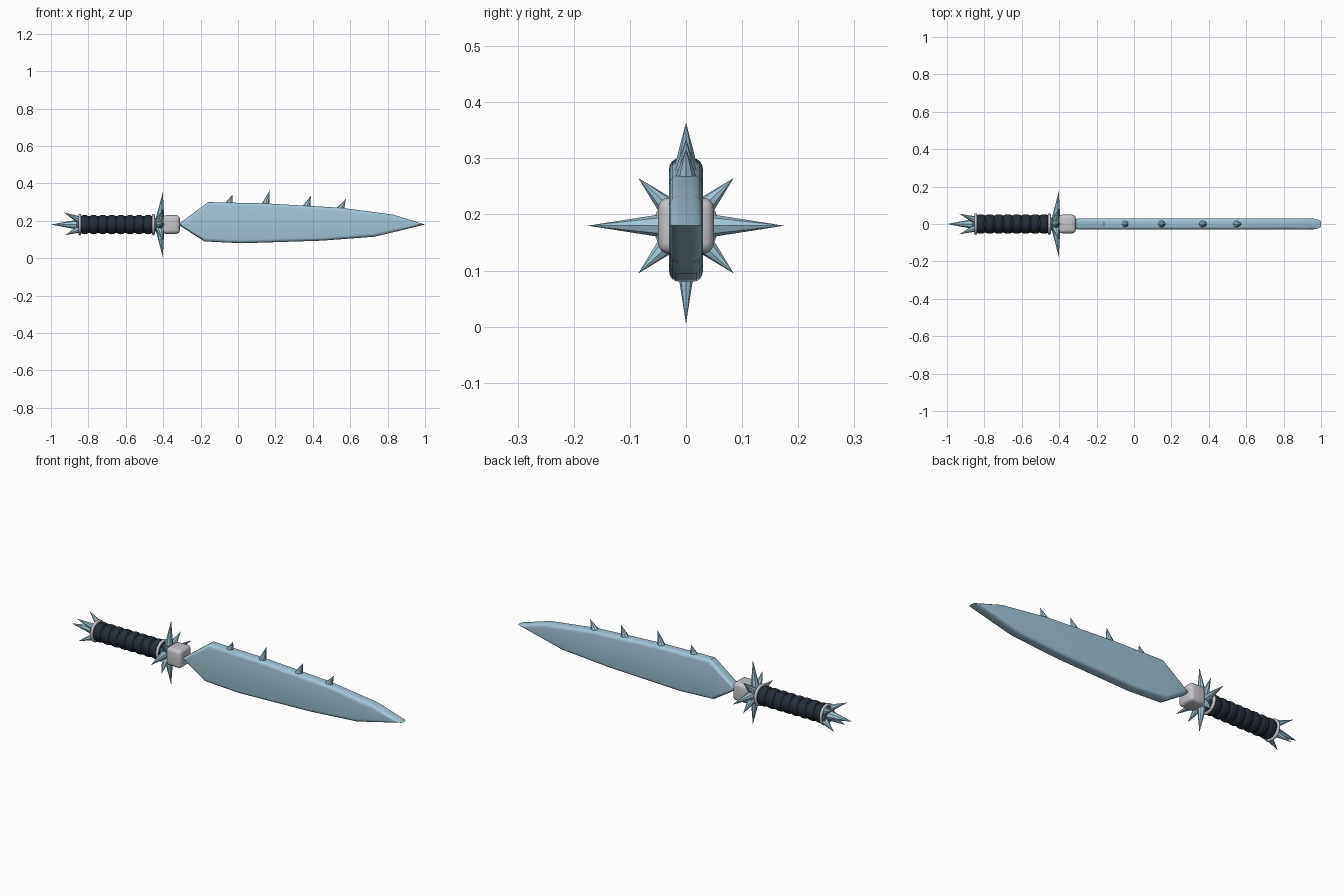
import bpy, bmesh, math
from mathutils import Vector, Matrix

if "Cube" in bpy.data.objects:
    bpy.data.objects.remove(bpy.data.objects["Cube"])

ZC = 0.18  # height of the weapon's long axis


def material(name, rgb):
    m = bpy.data.materials.new(name)
    m.diffuse_color = (*rgb, 1)
    m.use_nodes = True
    m.node_tree.nodes["Principled BSDF"].inputs["Base Color"].default_value = m.diffuse_color
    return m


STEEL = material("pale blue steel", (0.37, 0.56, 0.67))
SILVER = material("silver grey", (0.56, 0.56, 0.59))
WRAP = material("dark navy wrap", (0.018, 0.026, 0.04))
DARK = material("dark steel", (0.12, 0.17, 0.23))


def finish(bm, name, mat, angle=35):
    bmesh.ops.recalc_face_normals(bm, faces=bm.faces)
    me = bpy.data.meshes.new(name)
    bm.to_mesh(me)
    bm.free()
    me.materials.append(mat)
    ob = bpy.data.objects.new(name, me)
    bpy.context.collection.objects.link(ob)
    bpy.ops.object.select_all(action='DESELECT')
    ob.select_set(True)
    bpy.context.view_layer.objects.active = ob
    bpy.ops.object.shade_smooth_by_angle(angle=math.radians(angle))
    return ob


def add_cone(bm, a, b, r1, r2=0.0, sides=8):
    """Cone or cylinder from point a to point b."""
    a, b = Vector(a), Vector(b)
    d = b - a
    rot = d.to_track_quat('Z', 'Y').to_matrix().to_4x4()
    bmesh.ops.create_cone(bm, cap_ends=True, segments=sides, radius1=r1, radius2=r2,
                          depth=d.length, matrix=Matrix.Translation((a + b) / 2) @ rot)


def add_ring(bm, x, major, minor, half_len, turn=0.0, n=32, m=10):
    """Ring around the long axis, optionally turned about z."""
    rot = Matrix.Rotation(turn, 3, 'Z')
    rows = []
    for i in range(n):
        a = 2 * math.pi * i / n
        row = []
        for j in range(m):
            t = 2 * math.pi * j / m
            r = major + minor * math.cos(t)
            p = rot @ Vector((half_len * math.sin(t), r * math.cos(a), r * math.sin(a)))
            row.append(bm.verts.new(p + Vector((x, 0, ZC))))
        rows.append(row)
    for i in range(n):
        p, q = rows[i], rows[(i + 1) % n]
        for j in range(m):
            k = (j + 1) % m
            bm.faces.new((p[j], q[j], q[k], p[k]))


# Blade: extruded outline with rounded rims
outline = [(-0.32, 0.18), (-0.16, 0.30), (0.15, 0.293), (0.55, 0.27), (0.83, 0.233),
           (1.0, 0.18), (0.73, 0.115), (0.45, 0.094), (0.02, 0.08), (-0.18, 0.09)]
bm = bmesh.new()
face = bm.faces.new([bm.verts.new((x, -0.03, z)) for x, z in outline])
ext = bmesh.ops.extrude_face_region(bm, geom=[face], use_keep_orig=True)
bmesh.ops.translate(bm, verts=[v for v in ext['geom'] if isinstance(v, bmesh.types.BMVert)],
                    vec=(0, 0.06, 0))
rims = [e for e in bm.edges if abs(e.verts[0].co.y - e.verts[1].co.y) < 1e-5]
bmesh.ops.bevel(bm, geom=rims, offset=0.018, segments=4, profile=0.5, affect='EDGES')
finish(bm, "blade", STEEL)

# Spikes along the back of the blade
bm = bmesh.new()
for x, z, tx, tz in [(-0.05, 0.285, -0.03, 0.34), (0.145, 0.28, 0.17, 0.364),
                     (0.365, 0.27, 0.39, 0.335), (0.545, 0.258, 0.577, 0.317)]:
    add_cone(bm, (x, 0, z), (tx, 0, tz), 0.022)
finish(bm, "blade_spikes", STEEL)

# Rounded collar block
bm = bmesh.new()
bmesh.ops.create_cube(bm, size=1, matrix=Matrix.Translation((-0.357, 0, ZC))
                      @ Matrix.Diagonal((0.092, 0.1, 0.1, 1)))
bmesh.ops.bevel(bm, geom=bm.edges[:], offset=0.02, segments=4, profile=0.5, affect='EDGES')
finish(bm, "collar", SILVER)

# Guard core and star of spikes, long and short in turn
bm = bmesh.new()
add_cone(bm, (-0.46, 0, ZC), (-0.39, 0, ZC), 0.036, 0.036, 20)
finish(bm, "guard_core", DARK)
bm = bmesh.new()
for i in range(8):
    a = i * math.pi / 4
    d = Vector((0, math.cos(a), math.sin(a)))
    length = 0.175 if i % 2 == 0 else 0.12
    c = Vector((0, 0, ZC))
    add_cone(bm, c + d * 0.028 + Vector((-0.417, 0, 0)),
             c + d * length + Vector((-0.402, 0, 0)), 0.023)
finish(bm, "guard_spikes", STEEL)

# Handle core and crossing wrap bands
bm = bmesh.new()
add_cone(bm, (-0.855, 0, ZC), (-0.445, 0, ZC), 0.045, 0.045, 32)
finish(bm, "handle_core", WRAP)
bm = bmesh.new()
for i in range(8):
    for s in (-1, 1):
        add_ring(bm, -0.82 + i * 0.0485, 0.044, 0.008, 0.018, s * math.radians(12))
finish(bm, "handle_wrap", WRAP, 60)

# Metal end rings
bm = bmesh.new()
for x in (-0.846, -0.452):
    add_ring(bm, x, 0.05, 0.008, 0.008)
finish(bm, "end_rings", SILVER, 60)

# Pommel: cap, long centre spike and four splayed spikes
bm = bmesh.new()
add_cone(bm, (-0.863, 0, ZC), (-0.84, 0, ZC), 0.042, 0.046, 24)
finish(bm, "pommel_cap", DARK)
bm = bmesh.new()
add_cone(bm, (-0.85, 0, ZC), (-1.0, 0, ZC), 0.028)
for s in (-1, 1):
    add_cone(bm, (-0.85, s * 0.022, ZC + 0.026), (-0.932, s * 0.055, 0.245), 0.019)
    add_cone(bm, (-0.85, s * 0.024, ZC - 0.024), (-0.925, s * 0.05, 0.123), 0.019)
finish(bm, "pommel_spikes", STEEL)
